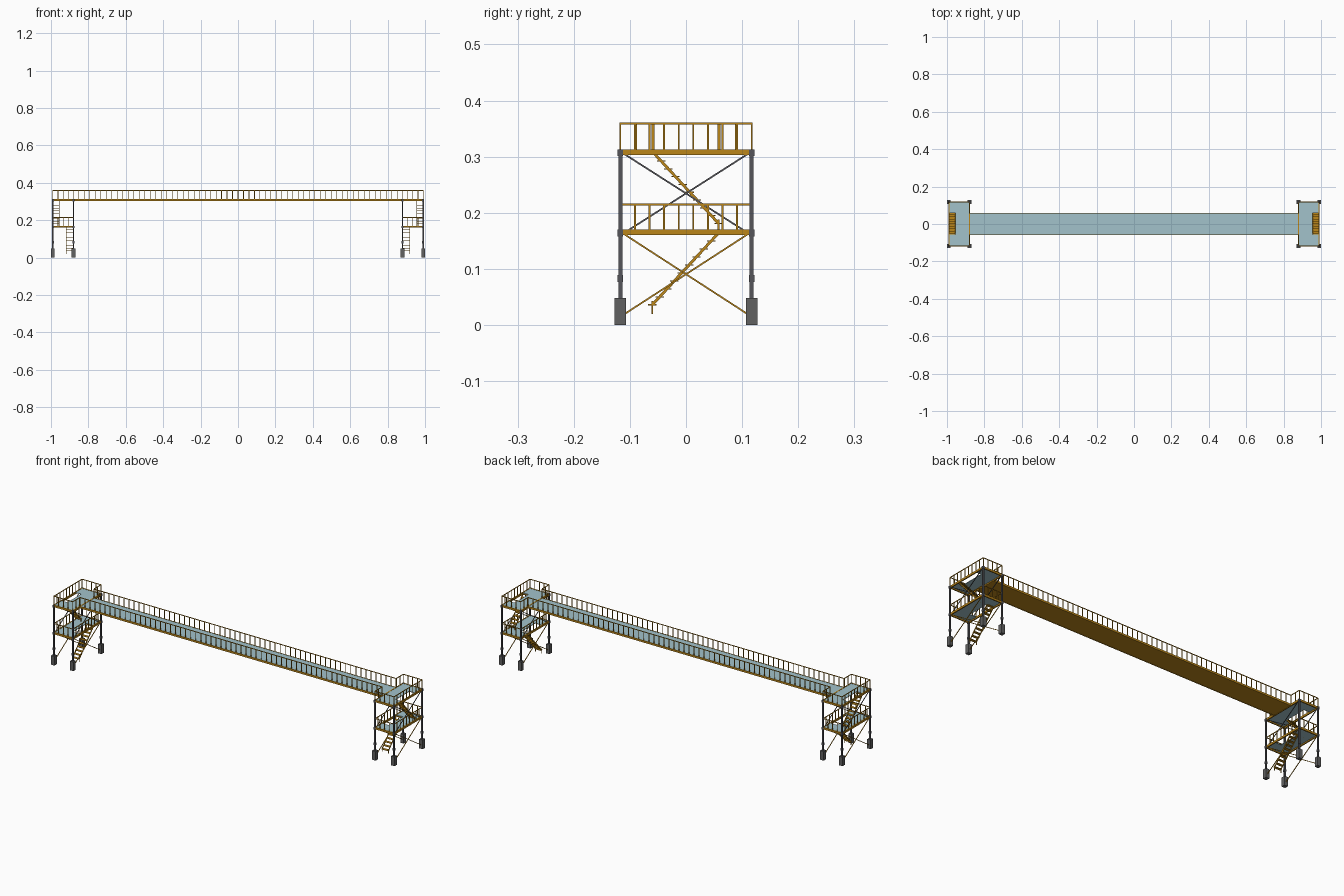
import bpy, bmesh
from mathutils import Vector, Matrix

if "Cube" in bpy.data.objects:
    bpy.data.objects.remove(bpy.data.objects["Cube"])


def mat(name, c):
    m = bpy.data.materials.new(name)
    m.diffuse_color = (*c, 1)
    m.use_nodes = True
    m.node_tree.nodes["Principled BSDF"].inputs["Base Color"].default_value = m.diffuse_color
    return m


OCHRE = mat("ochre_paint", (0.50, 0.24, 0.01))
BLUE = mat("deck_blue", (0.36, 0.54, 0.60))
STEEL = mat("dark_steel", (0.09, 0.09, 0.10))
STONE = mat("footing_grey", (0.12, 0.12, 0.12))


class Part:
    """Collects boxes and bars into one named object."""
    def __init__(self, name, material):
        self.name, self.material, self.bm = name, material, bmesh.new()

    def box(self, x0, x1, y0, y1, z0, z1):
        c = Vector((x0 + x1, y0 + y1, z0 + z1)) / 2
        s = Matrix.Diagonal((abs(x1 - x0), abs(y1 - y0), abs(z1 - z0), 1))
        bmesh.ops.create_cube(self.bm, size=1, matrix=Matrix.Translation(c) @ s)

    def bar(self, a, b, w, h=None):
        a, b = Vector(a), Vector(b)
        d = b - a
        rot = d.to_track_quat('Z', 'Y').to_matrix().to_4x4()
        s = Matrix.Diagonal((w, h or w, d.length, 1))
        bmesh.ops.create_cube(self.bm, size=1, matrix=Matrix.Translation((a + b) / 2) @ rot @ s)

    def done(self):
        me = bpy.data.meshes.new(self.name)
        self.bm.to_mesh(me)
        self.bm.free()
        me.materials.append(self.material)
        bpy.context.collection.objects.link(bpy.data.objects.new(self.name, me))


def railing(part, a, b, z, h, n, t=0.0032):
    """Top rail with n + 1 evenly spaced balusters."""
    a, b = Vector((*a, z)), Vector((*b, z))
    up = Vector((0, 0, h))
    part.bar(a + up, b + up, t)
    for i in range(n + 1):
        p = a.lerp(b, i / n)
        part.bar(p, p + up, t)


XI, XO, Y = 0.88, 0.99, 0.117      # inner / outer post lines, half depth
TOP, MID = 0.312, 0.169            # walking levels
HALF = 0.06                        # half width of the bridge

# Bridge span: girder pan, deck plate and both railings
p = Part("bridge_girder", OCHRE)
p.box(-XI, XI, -HALF, HALF, 0.304, 0.308)
for s in (-1, 1):
    p.box(-XI, XI, s * HALF, s * (HALF - 0.004), 0.303, 0.313)
p.done()
p = Part("bridge_deck", BLUE)
p.box(-XI, XI, -HALF + 0.004, HALF - 0.004, 0.308, TOP)
p.done()
p = Part("bridge_railing", OCHRE)
for s in (-1, 1):
    railing(p, (-XI, s * (HALF - 0.002)), (XI, s * (HALF - 0.002)), TOP, 0.047, 60)
p.done()

for sx, side in ((-1, "left"), (1, "right")):
    # Footings, posts and bolted collars
    foot, post = Part(side + "_footings", STONE), Part(side + "_posts", STEEL)
    for x in (XI, XO):
        for sy in (-1, 1):
            cx, cy = sx * x, sy * Y
            foot.box(cx - 0.01, cx + 0.01, cy - 0.01, cy + 0.01, 0, 0.048)
            post.box(cx - 0.0035, cx + 0.0035, cy - 0.0035, cy + 0.0035, 0.04, 0.313)
            for z in (0.083, 0.164, 0.307):
                post.box(cx - 0.005, cx + 0.005, cy - 0.005, cy + 0.005, z - 0.006, z + 0.006)
    foot.done()
    post.done()

    # Perimeter beams and plates with stairwells
    beams, plates = Part(side + "_platform_beams", OCHRE), Part(side + "_platforms", BLUE)
    for z, h0, h1 in ((TOP, 0.955, 0.99), (MID, 0.882, 0.92)):
        for sy in (-1, 1):
            beams.box(sx * XI, sx * XO, sy * (Y - 0.003), sy * (Y + 0.003), z - 0.009, z + 0.001)
        for x in (XI, XO):
            beams.box(sx * (x - 0.003), sx * (x + 0.003), -Y, Y, z - 0.009, z + 0.001)
        y0, y1 = (-0.055, 0.06) if z == TOP else (-0.06, 0.057)
        zb = z - 0.003
        plates.box(sx * XI, sx * XO, -Y, y0, zb, z)
        plates.box(sx * XI, sx * XO, y1, Y, zb, z)
        if z == TOP:
            plates.box(sx * XI, sx * h0, y0, y1, zb, z)
        else:
            plates.box(sx * h1, sx * XO, y0, y1, zb, z)
    beams.done()
    plates.done()

    # Railings round both levels, open towards the bridge
    r = Part(side + "_tower_railings", OCHRE)
    for z, h in ((TOP, 0.047), (MID, 0.046)):
        for sy in (-1, 1):
            railing(r, (sx * XI, sy * Y), (sx * XO, sy * Y), z, h, 4)
        railing(r, (sx * XO, -Y), (sx * XO, Y), z, h, 9)
        if z == MID:
            railing(r, (sx * XI, -Y), (sx * XI, Y), z, h, 9)
        else:
            for sy in (-1, 1):
                railing(r, (sx * XI, sy * HALF), (sx * XI, sy * Y), z, h, 2)
    r.done()

    # Cross bracing on the inner and outer faces
    for name, m, z0, z1 in (("lower", OCHRE, 0.018, 0.163), ("upper", STEEL, 0.163, 0.306)):
        b = Part(side + "_" + name + "_braces", m)
        for x in (XI, XO):
            for sy in (-1, 1):
                b.bar((sx * x, -sy * 0.112, z0), (sx * x, sy * 0.112, z1), 0.003)
        b.done()

    # Stair flights: upper in the outer lane, lower in the inner lane
    for name, xa, xb, ya, za, yb, zb in (
            ("upper", 0.955, 0.988, -0.057, 0.306, 0.058, 0.181),
            ("lower", 0.882, 0.919, 0.058, 0.164, -0.06, 0.036)):
        st = Part(side + "_" + name + "_stairs", OCHRE)
        for x in (xa, xb):
            st.bar((sx * x, ya, za), (sx * x, yb, zb), 0.003, 0.005)
            st.box(sx * x - 0.0015, sx * x + 0.0015, yb - 0.0015, yb + 0.0015, zb - 0.016, zb + 0.007)
        for i in range(10):
            t = i / 9
            y, z = ya + (yb - ya) * t, za + (zb - za) * t
            st.box(sx * xa, sx * xb, y - 0.0075, y + 0.0075, z - 0.001, z + 0.001)
        st.done()
